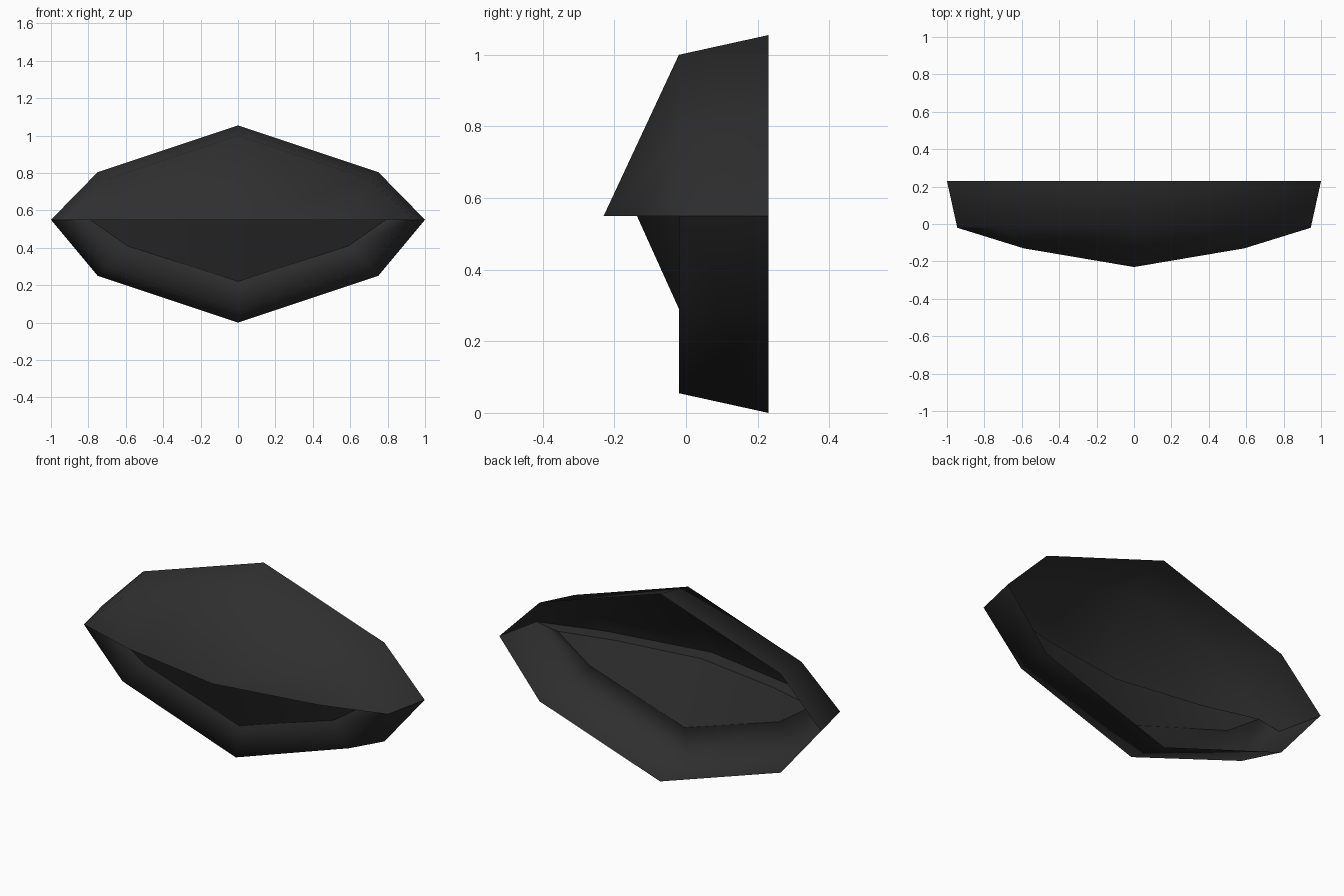
import bpy

if "Cube" in bpy.data.objects:
    bpy.data.objects.remove(bpy.data.objects["Cube"])

black = bpy.data.materials.new("matte black")
black.diffuse_color = (0.028, 0.028, 0.028, 1)
black.use_nodes = True
black.node_tree.nodes["Principled BSDF"].inputs["Base Color"].default_value = black.diffuse_color


def mirror(right):
    """Right half of a row (side to centre) -> full row, right to left."""
    return right + [(-x, y, z) for x, y, z in reversed(right[:-1])]


def loft(name, rows, closed=False):
    """Skin consecutive rows of points with quads."""
    n = len(rows[0])
    verts = [p for row in rows for p in row]
    faces = []
    for r in range(len(rows) - 1):
        for i in range(n if closed else n - 1):
            j = (i + 1) % n
            faces.append((r * n + i, r * n + j, (r + 1) * n + j, (r + 1) * n + i))
    mesh = bpy.data.meshes.new(name)
    mesh.from_pydata(verts, [], faces)
    mesh.validate()
    mesh.materials.append(black)
    mesh.shade_smooth()
    obj = bpy.data.objects.new(name, mesh)
    bpy.context.collection.objects.link(obj)
    return obj


MID = 0.55
BACK, FRONT, INNER = 0.23, -0.02, 0.012

# Outline rows, each from side corner to centre line
back_top = mirror([(1, BACK, MID), (0.75, BACK, 0.805), (0, BACK, 1.055)])
back_low = mirror([(1, BACK, MID), (0.75, BACK, 0.25), (0, BACK, 0)])
front_top = mirror([(0.945, FRONT, MID), (0.705, FRONT, 0.765), (0, FRONT, 1.0)])
front_low = mirror([(0.945, FRONT, MID), (0.705, FRONT, 0.295), (0, FRONT, 0.055)])
lip = mirror([(0.945, FRONT, MID), (0.59, -0.13, MID), (0, -0.23, MID)])
opening = mirror([(0.79, INNER, MID), (0.59, INNER, 0.41), (0, INNER, 0.22)])
panel_top = mirror([(0.79, INNER, MID), (0.49, -0.065, MID), (0, -0.137, MID)])

# Upper shell: rim wall and overhanging hood
loft("upper_hood", [back_top, front_top, lip])
# Lower shell: rim wall and front band around the recess
loft("lower_rim", [back_low, front_low, opening])
# Underside of the hood
loft("hood_ledge", [lip, panel_top])
# Recessed sloping lower panel
loft("lower_panel", [panel_top, opening])
